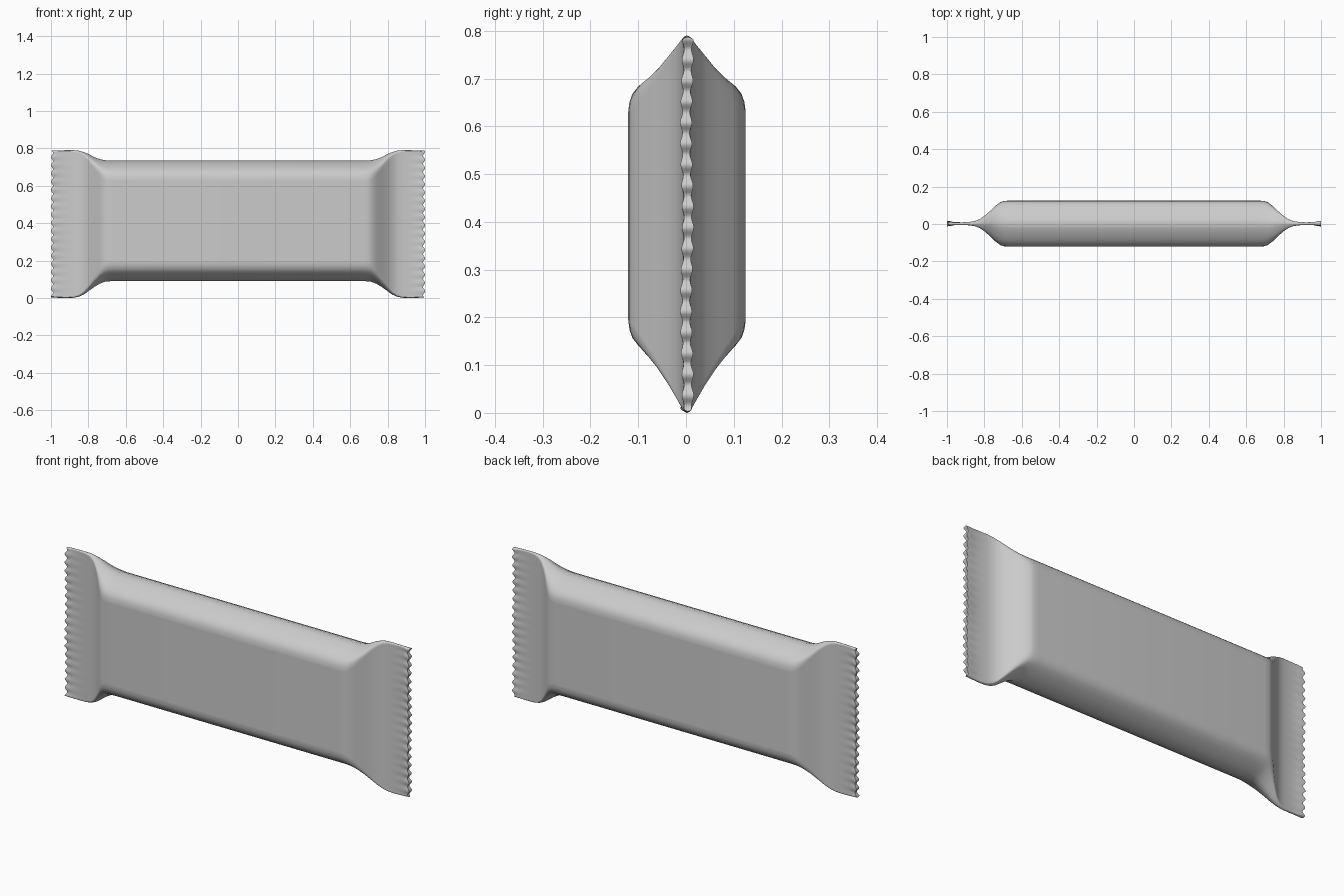
import bpy, bmesh, math

cube = bpy.data.objects.get("Cube")
if cube:
    bpy.data.objects.remove(cube, do_unlink=True)

foil = bpy.data.materials.new("plain grey foil")
foil.use_nodes = True
GREY = (0.6, 0.6, 0.6, 1)
foil.diffuse_color = GREY
foil.node_tree.nodes["Principled BSDF"].inputs["Base Color"].default_value = GREY

# Stations from the middle outwards: x, half thickness, bottom z, top z
STATIONS = [
    (0.0, 0.123, 0.090, 0.735), (0.67, 0.123, 0.090, 0.735),
    (0.695, 0.121, 0.089, 0.735), (0.715, 0.115, 0.086, 0.737),
    (0.74, 0.096, 0.076, 0.742), (0.77, 0.067, 0.058, 0.754),
    (0.80, 0.041, 0.036, 0.770), (0.825, 0.024, 0.018, 0.780),
    (0.85, 0.014, 0.007, 0.787), (0.88, 0.009, 0.001, 0.790),
    (0.92, 0.007, 0.000, 0.790), (0.96, 0.007, 0.001, 0.789),
    (0.98, 0.010, 0.002, 0.788), (0.995, 0.010, 0.003, 0.787),
]
# Rounded shoulder: fraction of half thickness, fraction of shoulder depth
SHOULDER = [(0.0, 0.0), (0.22, 0.07), (0.45, 0.19), (0.67, 0.34),
            (0.83, 0.49), (0.93, 0.64), (0.98, 0.81)]
ROWS = 126
TEETH = 18


def section(x, thick, low, high, side):
    """Closed loop across the wrapper: down the front, up the back."""
    depth = 0.105 * thick / 0.123
    half = [(f * thick, high - d * depth) for f, d in SHOULDER]
    for i in range(ROWS + 1):
        half.append((thick, high - depth + (low - high + 2 * depth) * i / ROWS))
    half += [(f * thick, low + d * depth) for f, d in reversed(SHOULDER)]
    crimp = max(0, min(1, (x - 0.94) / 0.05))
    points = []
    for sign, rows in ((-1, half), (1, half[-2:0:-1])):
        for y, z in rows:
            wave = math.cos(math.tau * TEETH * z / 0.79 + side)
            px = x + 0.006 * crimp * wave
            py = sign * y * (1 + 0.25 * crimp * wave)
            py += 0.002 * crimp * math.sin(17 * z + side)
            points.append((side * px, py + 0.002, z))
    return points


# Wrapper lofted in one piece from end to end
bm = bmesh.new()
loops = []
for side, stations in ((-1, STATIONS[:0:-1]), (1, STATIONS)):
    for x, thick, low, high in stations:
        loops.append([bm.verts.new(p) for p in section(x, thick, low, high, side)])
count = len(loops[0])
for a, b in zip(loops, loops[1:]):
    for i in range(count):
        j = (i + 1) % count
        bm.faces.new((a[i], a[j], b[j], b[i]))

# Thin serrated end strips
last = count // 2
for loop in (loops[0], loops[-1]):
    for i in range(last):
        quad = [loop[i], loop[i + 1], loop[-i - 1], loop[-i % count]]
        bm.faces.new(list(dict.fromkeys(quad)))
bmesh.ops.recalc_face_normals(bm, faces=bm.faces)
mesh = bpy.data.meshes.new("wrapper")
bm.to_mesh(mesh)
bm.free()
mesh.materials.append(foil)
wrapper = bpy.data.objects.new("wrapper", mesh)
bpy.context.collection.objects.link(wrapper)
bpy.context.view_layer.objects.active = wrapper
wrapper.select_set(True)
bpy.ops.object.shade_smooth_by_angle(angle=math.radians(50))
